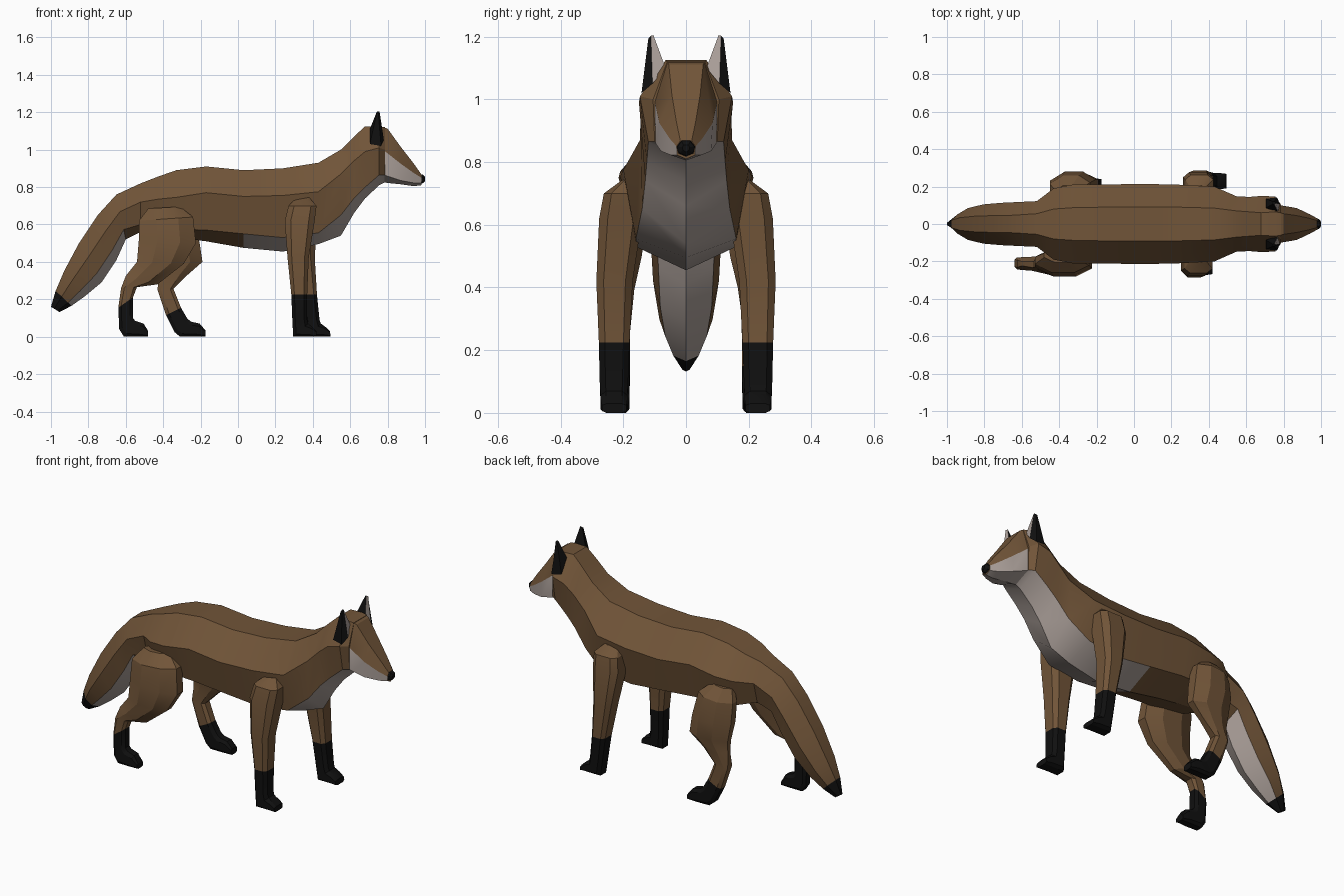
import bpy, bmesh
from math import radians


def material(name, rgb):
    m = bpy.data.materials.new(name)
    m.diffuse_color = (*rgb, 1)
    return m


BROWN = material("brown fur", (0.165, 0.09, 0.04))
PALE = material("pale fur", (0.42, 0.36, 0.33))
BLACK = material("black fur", (0.005, 0.005, 0.005))
MATS = [BROWN, PALE, BLACK]


def finish(name, bm):
    bmesh.ops.recalc_face_normals(bm, faces=bm.faces)
    me = bpy.data.meshes.new(name)
    bm.to_mesh(me)
    bm.free()
    for m in MATS:
        me.materials.append(m)
    ob = bpy.data.objects.new(name, me)
    bpy.context.collection.objects.link(ob)
    bpy.ops.object.select_all(action='DESELECT')
    ob.select_set(True)
    bpy.context.view_layer.objects.active = ob
    bpy.ops.object.shade_smooth_by_angle(angle=radians(24))
    return ob


def loft(name, rings, color):
    """Skin a list of rings; color(segment, side) gives the material index."""
    bm = bmesh.new()
    vs = [[bm.verts.new(p) for p in r] for r in rings]
    n = len(rings[0])
    for i in range(len(vs) - 1):
        for j in range(n):
            k = (j + 1) % n
            f = bm.faces.new((vs[i][j], vs[i][k], vs[i + 1][k], vs[i + 1][j]))
            f.material_index = color(i, j)
    bm.faces.new(vs[0]).material_index = color(0, 0)
    bm.faces.new(vs[-1]).material_index = color(len(vs) - 2, 0)
    return finish(name, bm)


def trunk_ring(top, ridge, low, keel):
    """Seven-sided section from (x, half width, z) triples."""
    def pt(p, s):
        return (p[0], s * p[1], p[2])
    return [pt(top, -1), pt(top, 1), pt(ridge, 1), pt(low, 1),
            pt(keel, 0), pt(low, -1), pt(ridge, -1)]


def upright(x, zt, wt, zr, wr, zl, wl, zk):
    return trunk_ring((x, wt, zt), (x, wr, zr), (x, wl, zl), (x, 0, zk))


def slanted(xt, zt, xk, zk, w):
    """Section between an upper and a lower edge."""
    def at(t, f):
        return (xt + (xk - xt) * t, w * f, zt + (zk - zt) * t)
    return trunk_ring(at(0, .4), at(.38, 1), at(.78, .78), at(1, 0))


UNDER, CHEEK = (3, 4), (2, 5)

# Tail, body and neck in one skin, from the tail tip forward
tail = [
    (-1.0, .16, -0.955, .132, .015),
    (-0.975, .245, -0.89, .165, .052),
    (-0.93, .35, -0.82, .215, .085),
    (-0.85, .50, -0.73, .29, .105),
    (-0.75, .65, -0.65, .41, .113),
    (-0.65, .76, -0.60, .52, .117),
]
body = [
    (-0.52, .82, .055, .72, .122, .60, .09, .56),
    (-0.43, .855, .08, .735, .19, .58, .14, .54),
    (-0.33, .89, .087, .745, .21, .575, .165, .53),
    (-0.17, .91, .09, .77, .21, .57, .17, .51),
    (0.03, .89, .09, .75, .215, .55, .165, .475),
    (0.24, .90, .09, .755, .21, .53, .16, .455),
    (0.43, .93, .085, .775, .20, .555, .16, .495),
    (0.55, 1.0, .07, .87, .147, .65, .14, .54),
    (0.62, 1.07, .065, .94, .145, .74, .13, .66),
    (0.68, 1.125, .06, .99, .15, .80, .125, .74),
    (0.755, 1.125, .065, 1.01, .147, .865, .12, .81),
    (0.785, 1.12, .06, 1.0, .105, .865, .10, .825),
]
loft("body_and_tail", [slanted(*s) for s in tail] + [upright(*s) for s in body],
     lambda i, j: 2 if i == 0 else
     1 if j in UNDER and (i < 5 or i >= 10) else 0)

# Head with pale cheeks
head = [
    (0.78, 1.12, .06, .995, .10, .865, .098, .825),
    (0.80, 1.112, .055, .98, .097, .858, .096, .822),
    (0.87, 1.015, .045, .925, .085, .835, .08, .815),
    (0.94, .925, .03, .875, .052, .822, .048, .805),
    (0.98, .868, .018, .85, .03, .822, .028, .81),
]
loft("head", [upright(*s) for s in head],
     lambda i, j: 1 if j in UNDER + CHEEK else 0)

# Nose
nose = [
    (0.965, .872, .016, .85, .034, .825, .03, .812),
    (0.99, .866, .014, .85, .026, .83, .02, .822),
    (1.0, .855, .008, .847, .012, .838, .01, .832),
]
loft("nose", [upright(*s) for s in nose], lambda i, j: 2)

# Legs: eight-sided sections between a back point and a front point
BLOCK = [(-1, -.6), (-.6, -1), (.6, -1), (1, -.6),
         (1, .6), (.6, 1), (-.6, 1), (-1, .6)]
LENS = [(-1, -.3), (-.35, -1), (.45, -1), (1, -.4),
        (1, .4), (.45, 1), (-.35, 1), (-1, .3)]


def leg(name, sections, side, black_from, lens_until=0):
    rings = []
    for i, (xb, zb, xf, zf, yi, yo) in enumerate(sections):
        rings.append([((xb + xf) / 2 + (xf - xb) / 2 * u,
                       side * ((yi + yo) / 2 + (yo - yi) / 2 * v),
                       (zb + zf) / 2 + (zf - zb) / 2 * u)
                      for u, v in (LENS if i < lens_until else BLOCK)])
    ob = loft(name, rings, lambda i, j: 2 if i >= black_from else 0)
    ob.data.polygons[len(ob.data.polygons) - 2].material_index = 0


front = [
    (.30, .73, .38, .745, .15, .205),
    (.27, .70, .42, .70, .14, .262),
    (.25, .62, .41, .62, .14, .277),
    (.265, .42, .378, .42, .17, .286),
    (.285, .225, .37, .225, .18, .278),
    (.29, .10, .37, .09, .185, .275),
    (.295, .0, .375, .07, .187, .272),
    (.38, .0, .395, .055, .187, .272),
    (.42, .0, .42, .03, .19, .268),
]
leg("front_leg_near", front, -1, 4)
# The far front leg reaches forward
far = [(a + .075 * (1 - b / .74), b, c + .075 * (1 - d / .74), d, e, f)
       for a, b, c, d, e, f in front]
leg("front_leg_far", far, 1, 4)

hind_near = [
    (-0.48, .685, -0.31, .695, .13, .205),
    (-0.53, .62, -0.24, .64, .13, .26),
    (-0.53, .52, -0.225, .50, .14, .28),
    (-0.54, .40, -0.29, .39, .165, .27),
    (-0.60, .325, -0.43, .28, .175, .25),
    (-0.625, .26, -0.54, .265, .178, .245),
    (-0.64, .155, -0.562, .21, .178, .242),
    (-0.635, .04, -0.562, .10, .18, .242),
    (-0.61, .0, -0.55, .085, .18, .242),
    (-0.54, .0, -0.505, .07, .18, .245),
    (-0.48, .0, -0.48, .03, .185, .24),
]
hind_far = [
    (-0.42, .685, -0.30, .695, .13, .205),
    (-0.45, .62, -0.235, .64, .13, .26),
    (-0.45, .51, -0.205, .50, .14, .28),
    (-0.43, .40, -0.19, .40, .165, .27),
    (-0.425, .33, -0.27, .33, .175, .25),
    (-0.43, .25, -0.345, .255, .178, .245),
    (-0.385, .115, -0.305, .155, .178, .242),
    (-0.34, .025, -0.27, .095, .18, .242),
    (-0.31, .0, -0.25, .08, .18, .242),
    (-0.23, .0, -0.205, .07, .18, .245),
    (-0.175, .0, -0.175, .035, .185, .24),
]
leg("hind_leg_near", hind_near, -1, 6, 5)
leg("hind_leg_far", hind_far, 1, 6, 5)

# Ears: black outside, pale inner face
for side, name in ((-1, "ear_near"), (1, "ear_far")):
    bm = bmesh.new()
    base = [bm.verts.new((x, side * y, z)) for x, y, z in (
        (.77, .065, 1.10), (.78, .107, 1.05), (.765, .142, 1.02),
        (.705, .135, 1.03), (.705, .085, 1.11))]
    tip = [bm.verts.new((x, side * y, z)) for x, y, z in (
        (.75, .104, 1.205), (.757, .112, 1.203), (.75, .12, 1.195),
        (.742, .12, 1.195), (.742, .108, 1.203))]
    for i in range(5):
        k = (i + 1) % 5
        f = bm.faces.new((base[i], base[k], tip[k], tip[i]))
        f.material_index = 1 if i == 0 else 2
    bm.faces.new(tip).material_index = 2
    bm.faces.new(base).material_index = 2
    finish(name, bm)
